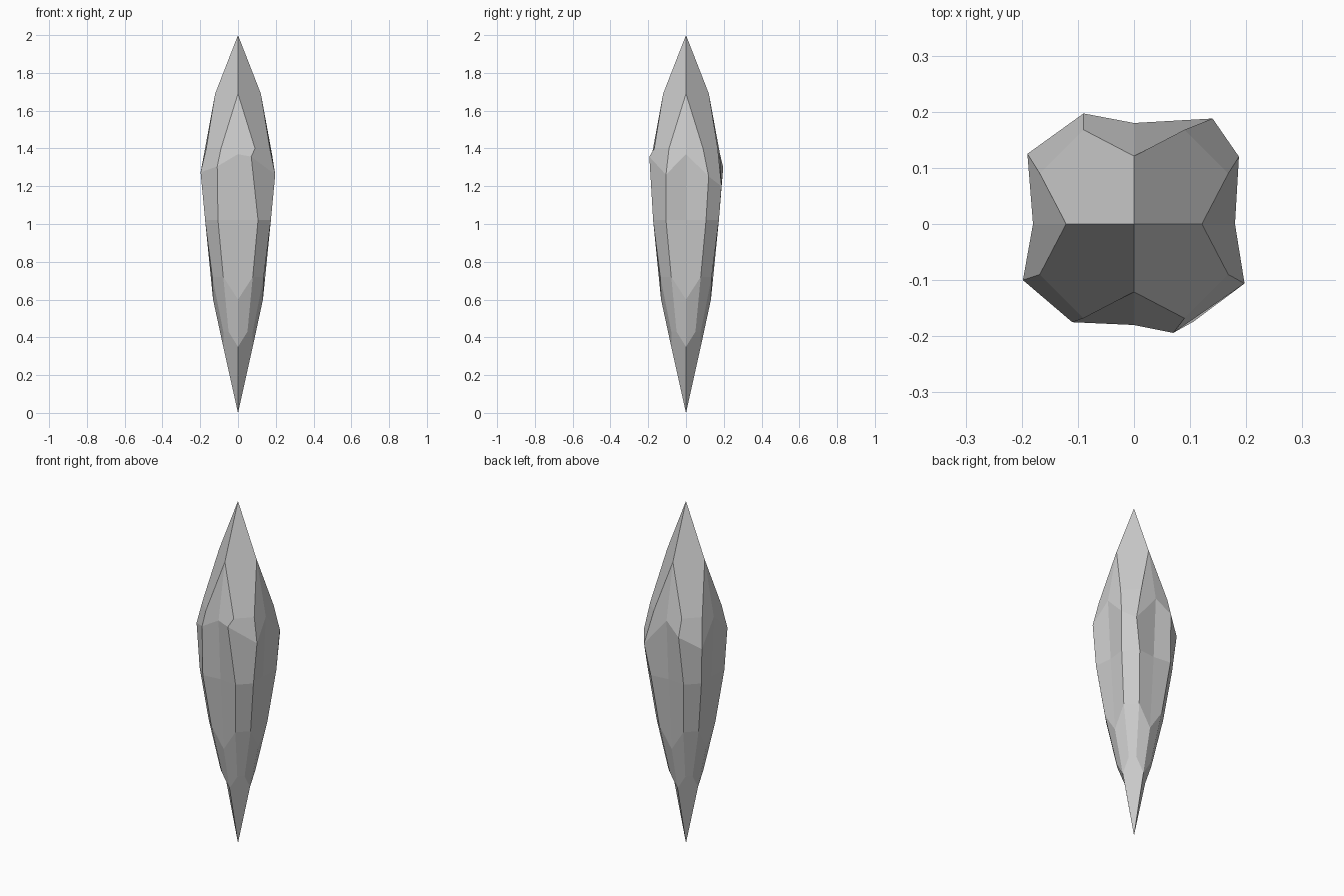
import bpy, bmesh, math

if "Cube" in bpy.data.objects:
    bpy.data.objects.remove(bpy.data.objects["Cube"])

# Radius and height along the four axis lines, bottom to top
AXIS = [(.078, .35), (.132, .60), (.162, 1.02), (.180, 1.37), (.121, 1.69)]
# Side offset, radius and height of the corners flanking each axis line
FLANK = [(.050, .078, .43), (.078, .136, .72), (.106, .174, 1.02), None, (.090, .168, 1.40)]
# Irregular widest ring: (offset, radius) of both flanks per axis
GIRDLE = [((.106, .197), (.120, .187)), ((.140, .188), (.090, .197)),
          ((.125, .190), (.100, .198)), ((.110, .175), (.070, .194))]

bm = bmesh.new()


def vert(k, offset, radius, z):
    a = k * math.pi / 2
    c, s = round(math.cos(a)), round(math.sin(a))
    return bm.verts.new((radius * c - offset * s, radius * s + offset * c, z))


# Twelve-sided rings
rings = []
for level, (axis_r, axis_z) in enumerate(AXIS):
    ring = []
    for k in range(4):
        sides = []
        for side in range(2):
            if FLANK[level]:
                w, r, z = FLANK[level]
            else:
                w, r = GIRDLE[k][side]
                z = 2 - (w + r) / .41
            sides.append((w * (1 if side else -1), r, z))
        ring += [vert(k, *sides[0]), vert(k, 0, axis_r, axis_z), vert(k, *sides[1])]
    rings.append(ring)

# Facets between the rings
for low, high in zip(rings, rings[1:]):
    for i in range(12):
        j = (i + 1) % 12
        bm.faces.new((low[i], low[j], high[j], high[i]))

# Four facets meeting at each pointed tip
for ring, z in ((rings[0], 0), (rings[-1], 2)):
    tip = bm.verts.new((0, 0, z))
    for k in range(4):
        i = 3 * k + 1
        bm.faces.new([tip] + [ring[(i + n) % 12] for n in range(4)])

bmesh.ops.recalc_face_normals(bm, faces=bm.faces[:])
mesh = bpy.data.meshes.new("crystal_shard")
bm.to_mesh(mesh)
bm.free()
bpy.context.collection.objects.link(bpy.data.objects.new("crystal_shard", mesh))
